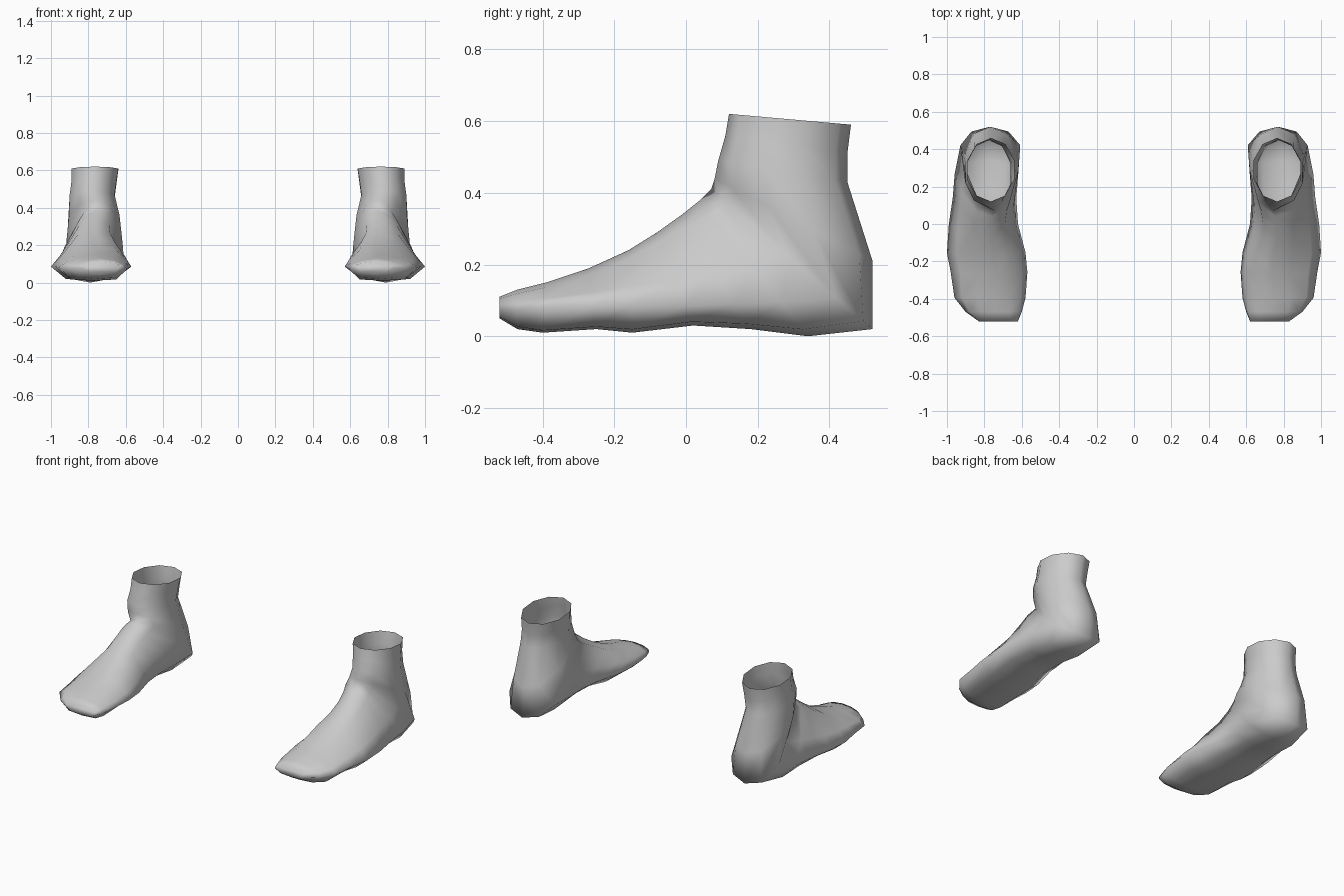
import bpy
import bmesh
from math import sin, cos, pi

cube = bpy.data.objects.get("Cube")
if cube:
    bpy.data.objects.remove(cube, do_unlink=True)

# One plain grey for everything
grey = bpy.data.materials.new("plain_grey")
grey.use_nodes = True
colour = (0.6, 0.6, 0.6, 1)
grey.diffuse_color = colour
grey.node_tree.nodes["Principled BSDF"].inputs["Base Color"].default_value = colour

# Sections fanning from the toe round to the ankle opening:
# upper point (y, z), lower point (y, z), inner x, outer x, roundness
SECTIONS = [
    ((-.52, .11), (-.52, .05), .62, .83, .7),     # toe tip
    ((-.47, .13), (-.47, .02), .6, .9, .4),
    ((-.39, .15), (-.4, .01), .58, .96, .1),
    ((-.27, .19), (-.25, .02), .57, .98, 0),
    ((-.16, .24), (-.15, .01), .58, 1, 0),        # ball of the foot
    ((-.08, .29), (.02, .03), .62, .99, 0),       # arch
    ((-.01, .34), (.18, .02), .63, .97, .1),
    ((.04, .38), (.34, 0), .62, .96, .2),
    ((.07, .41), (.52, .02), .61, .93, .3),       # heel corner
    ((.08, .44), (.52, .21), .63, .91, .8),
    ((.09, .49), (.45, .43), .66, .9, 1),         # ankle
    ((.11, .56), (.45, .51), .65, .89, 1),
    ((.12, .62), (.46, .59), .64, .89, 1),        # opening
]
HALF = 5  # steps from the sole to the instep ridge on each side


def half_outline(widest, roundness):
    """Sideways and upward fractions, blending a flat-soled shape to an oval."""
    sole_shape = [(0, 0), (.62, .04), (1, widest),
                  (.82, widest + .35 * (1 - widest)), (.45, .9), (0, 1)]
    points = []
    for i, (u, v) in enumerate(sole_shape):
        a = pi * i / HALF
        oval_u = sin(a) / sin(.4 * pi)
        oval_v = (1 - cos(a)) / 2
        points.append((u + (oval_u - u) * roundness,
                       v + (oval_v - v) * roundness))
    return points


def section_ring(bm, section, side):
    (top_y, top_z), (low_y, low_z), inner, outer, roundness = section
    centre, half_width = (inner + outer) / 2, (outer - inner) / 2
    widest = (.085 - low_z) / (top_z - low_z) if roundness < .8 else .5
    half = half_outline(widest, roundness)
    outline = half + [(-u, v) for u, v in reversed(half[1:-1])]
    ring = []
    for u, v in outline:
        # the instep ridge leans towards the big toe
        lean = -.3 * (1 - roundness) * max(0, v - widest)
        ring.append(bm.verts.new((side * (centre + half_width * (u + lean)),
                                  low_y + (top_y - low_y) * v,
                                  low_z + (top_z - low_z) * v)))
    return ring


def build_foot(name, side):
    bm = bmesh.new()
    rings = [section_ring(bm, section, side) for section in SECTIONS]
    # skin, left open at the ankle
    for a, b in zip(rings, rings[1:]):
        for j in range(len(a)):
            k = (j + 1) % len(a)
            bm.faces.new((a[j], b[j], b[k], a[k]))
    # blunt toe end
    bm.faces.new(rings[0])
    if side < 0:
        bmesh.ops.reverse_faces(bm, faces=bm.faces[:])
    for face in bm.faces:
        face.smooth = True
    mesh = bpy.data.meshes.new(name)
    bm.to_mesh(mesh)
    bm.free()
    mesh.materials.append(grey)
    foot = bpy.data.objects.new(name, mesh)
    bpy.context.scene.collection.objects.link(foot)


for name, side in (("left_foot", 1), ("right_foot", -1)):
    build_foot(name, side)
